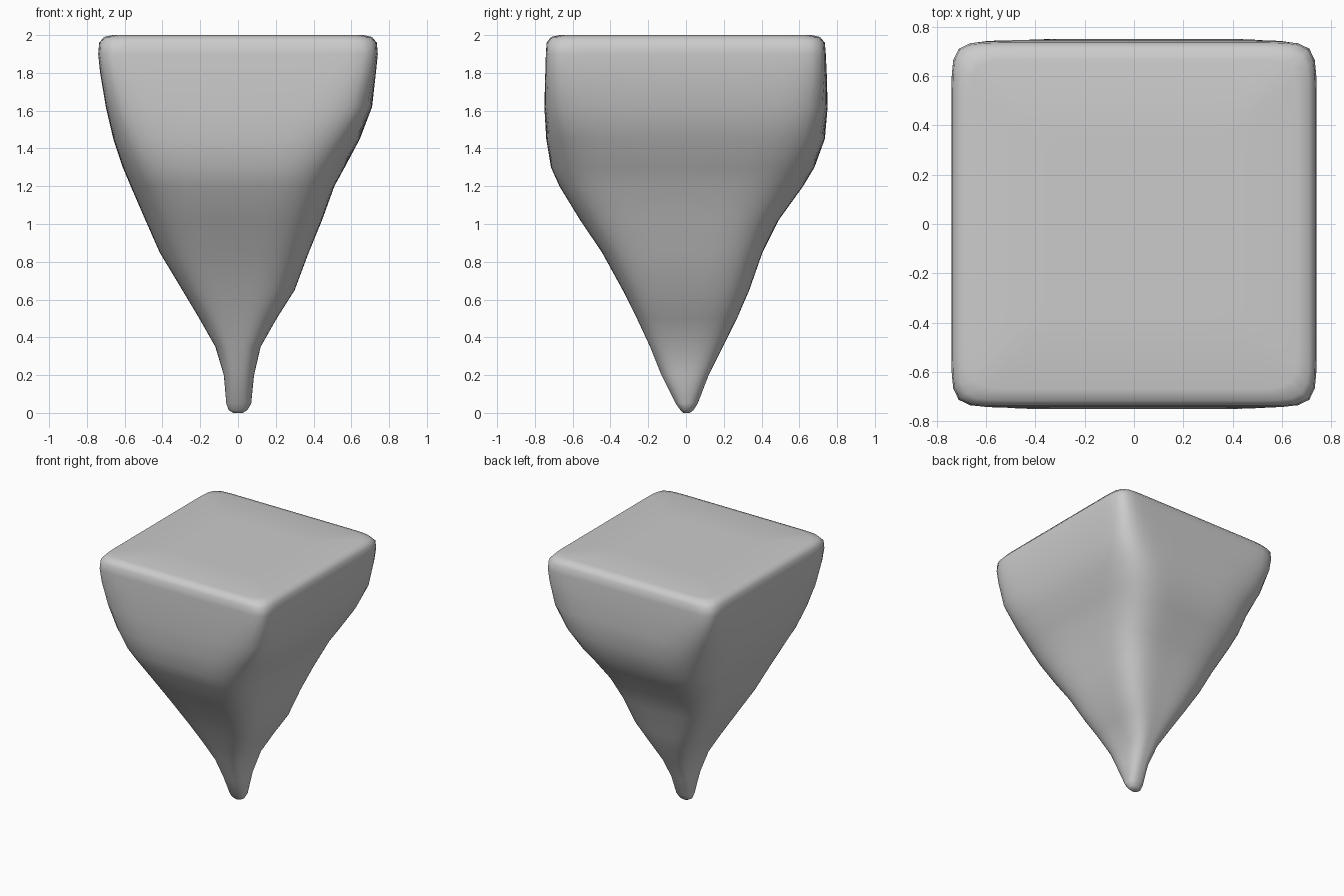
import bpy, bmesh, math

# Cross-sections: height, left x, right x, front y, back y, corner squareness
SECTIONS = [
    (0.00, -0.025, 0.025, -0.015, 0.02, 2.2),
    (0.015, -0.05, 0.05, -0.03, 0.04, 2.2),
    (0.05, -0.062, 0.07, -0.055, 0.062, 2.3),
    (0.20, -0.075, 0.085, -0.13, 0.12, 2.6),
    (0.35, -0.12, 0.12, -0.19, 0.195, 3.0),
    (0.50, -0.205, 0.205, -0.26, 0.27, 3.5),
    (0.65, -0.295, 0.30, -0.335, 0.335, 3.8),
    (0.85, -0.415, 0.375, -0.445, 0.405, 4.0),
    (1.02, -0.49, 0.445, -0.56, 0.49, 4.1),
    (1.20, -0.568, 0.51, -0.67, 0.62, 4.6),
    (1.30, -0.61, 0.565, -0.715, 0.68, 5.2),
    (1.45, -0.66, 0.645, -0.74, 0.735, 6.5),
    (1.62, -0.70, 0.71, -0.75, 0.75, 9.0),
    (1.80, -0.73, 0.73, -0.745, 0.745, 14.0),
    (1.90, -0.74, 0.74, -0.742, 0.74, 17.0),
    (1.96, -0.735, 0.735, -0.738, 0.735, 17.0),
    (1.99, -0.71, 0.71, -0.715, 0.71, 16.0),
    (2.00, -0.665, 0.665, -0.67, 0.665, 14.0),
    (2.00, -0.35, 0.35, -0.35, 0.35, 10.0),
]
SIDES = 128


def ring(bm, z, xl, xr, yf, yb, p):
    """Rounded-square ring; two opposite corners are worn near mid height."""
    verts = []
    for i in range(SIDES):
        a = 2 * math.pi * i / SIDES
        c, s = math.cos(a), math.sin(a)
        q = p
        if c > 0 and s < 0:      # front right corner
            q = p - (p - 2.6) * 0.4 * math.exp(-((z - 1.35) / 0.15) ** 2)
        elif c < 0 and s > 0:    # back left corner
            q = p - (p - 2.6) * 0.6 * math.exp(-((z - 1.45) / 0.22) ** 2)
        r = (abs(c) ** q + abs(s) ** q) ** (-1 / q)
        x = r * c * (xr if c > 0 else -xl)
        y = r * s * (yb if s > 0 else -yf)
        verts.append(bm.verts.new((x, y, z)))
    return verts


# Tapered stone-like spike with a flat square top
bm = bmesh.new()
rings = [ring(bm, *sec) for sec in SECTIONS]
for low, high in zip(rings, rings[1:]):
    for i in range(SIDES):
        j = (i + 1) % SIDES
        bm.faces.new((low[i], low[j], high[j], high[i]))
bm.faces.new(rings[-1])
bm.faces.new(rings[0][::-1])
bmesh.ops.recalc_face_normals(bm, faces=bm.faces[:])
for f in bm.faces:
    f.smooth = True

mesh = bpy.data.meshes.new("tapered_block")
bm.to_mesh(mesh)
bm.free()
block = bpy.data.objects.new("tapered_block", mesh)
bpy.context.collection.objects.link(block)
